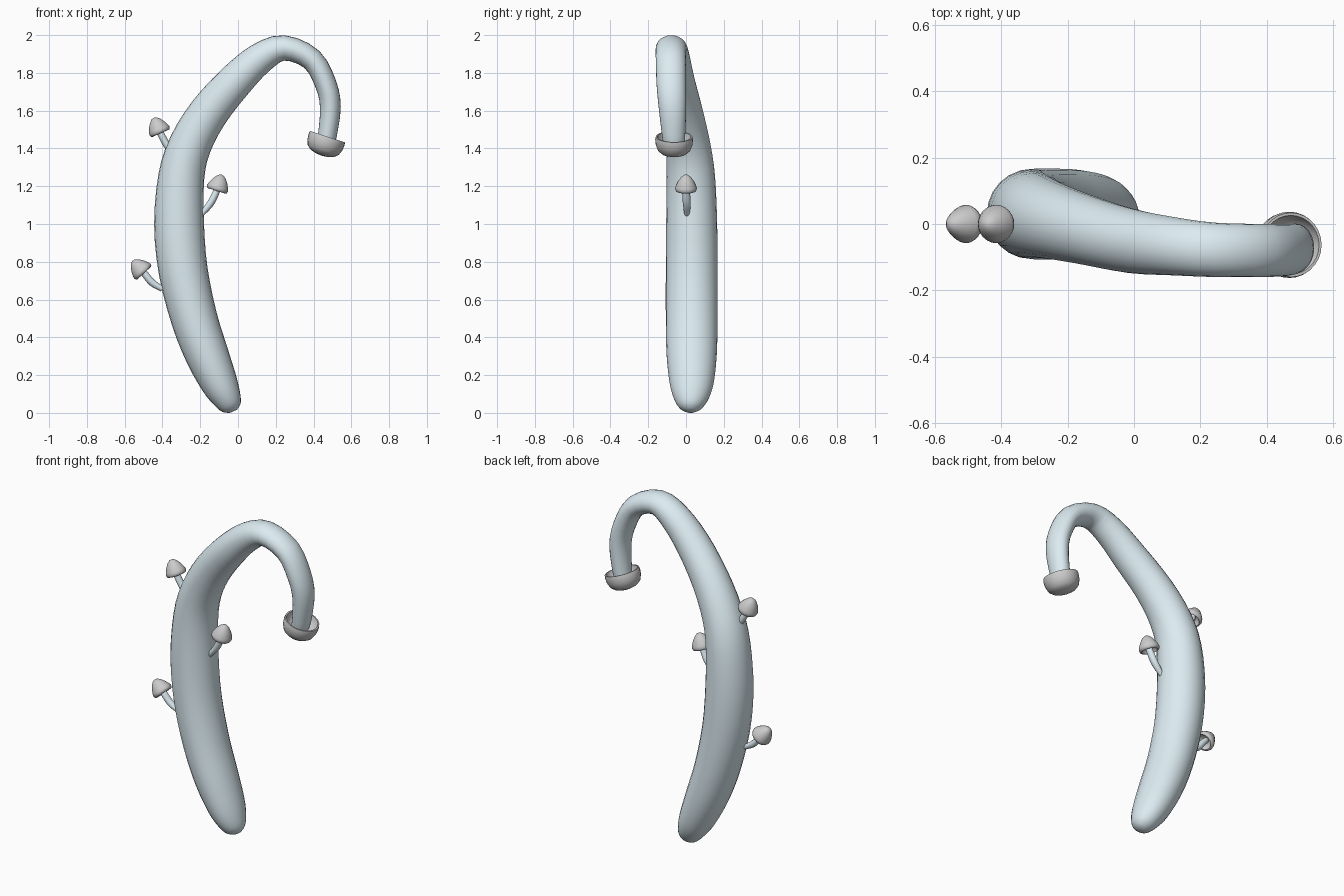
import bpy, bmesh, math
from mathutils import Vector

if "Cube" in bpy.data.objects:
    bpy.data.objects.remove(bpy.data.objects["Cube"])

pale = bpy.data.materials.new("pale_blue")
pale.diffuse_color = (0.72, 0.84, 0.89, 1)
pale.use_nodes = True
pale.node_tree.nodes["Principled BSDF"].inputs["Base Color"].default_value = pale.diffuse_color


def finish(name, bm, mat=None, angle=60):
    bmesh.ops.recalc_face_normals(bm, faces=bm.faces)
    me = bpy.data.meshes.new(name)
    bm.to_mesh(me)
    bm.free()
    ob = bpy.data.objects.new(name, me)
    bpy.context.collection.objects.link(ob)
    if mat:
        me.materials.append(mat)
    bpy.ops.object.select_all(action='DESELECT')
    ob.select_set(True)
    bpy.context.view_layer.objects.active = ob
    bpy.ops.object.shade_smooth_by_angle(angle=math.radians(angle))
    return ob


def smooth_path(pts, steps):
    # Catmull-Rom through rows of (x, y, z, radius, side radius)
    p = [Vector(q) for q in pts]
    p = [p[0] * 2 - p[1]] + p + [p[-1] * 2 - p[-2]]
    out = []
    for a, b, c, d in zip(p, p[1:], p[2:], p[3:]):
        for i in range(steps):
            t = i / steps
            out.append(0.5 * (2 * b + (c - a) * t + (2 * a - 5 * b + 4 * c - d) * t * t
                              + (3 * b - a - 3 * c + d) * t ** 3))
    return out + [p[-2]]


def tube(name, pts, steps=3, sides=24):
    rows = smooth_path(pts, steps)
    bm = bmesh.new()
    side = Vector((0, 1, 0))
    rings = []
    for i, q in enumerate(rows):
        tan = (rows[min(i + 1, len(rows) - 1)] - rows[max(i - 1, 0)])
        up = Vector(tan[:3]).cross(side).normalized()
        c = Vector(q[:3])
        rings.append([bm.verts.new(c + up * q[3] * math.cos(a) + side * q[4] * math.sin(a))
                      for a in (2 * math.pi * k / sides for k in range(sides))])
    for r, s in zip(rings, rings[1:]):
        for k in range(sides):
            n = (k + 1) % sides
            bm.faces.new((r[k], r[n], s[n], s[k]))
    bm.faces.new(rings[0])
    bm.faces.new(rings[-1])
    return finish(name, bm, pale)


def cap(name, profile, base, axis, sides=28):
    # lathe a (radius, height) profile, then point it along axis
    bm = bmesh.new()
    vs = [bm.verts.new((r, 0, h)) for r, h in profile]
    es = [bm.edges.new(e) for e in zip(vs, vs[1:])]
    bmesh.ops.spin(bm, geom=vs + es, cent=(0, 0, 0), axis=(0, 0, 1),
                   angle=2 * math.pi, steps=sides, use_duplicate=False)
    bmesh.ops.remove_doubles(bm, verts=bm.verts, dist=0.0005)
    ob = finish(name, bm, None, 75)
    ob.rotation_mode = 'QUATERNION'
    ob.rotation_quaternion = Vector(axis).to_track_quat('Z', 'Y')
    ob.location = base
    return ob


# Thick hooked stalk: x, y, z, radius, side radius
tube("main_stalk", [
    (-0.025, 0.025, 0.008, 0.022, 0.022), (-0.035, 0.025, 0.03, 0.055, 0.06),
    (-0.06, 0.028, 0.08, 0.078, 0.093), (-0.1, 0.03, 0.16, 0.098, 0.117),
    (-0.165, 0.03, 0.31, 0.115, 0.133), (-0.232, 0.03, 0.5, 0.123, 0.137),
    (-0.29, 0.03, 0.75, 0.13, 0.137), (-0.312, 0.03, 1.0, 0.132, 0.135),
    (-0.3, 0.026, 1.25, 0.122, 0.128), (-0.253, 0.012, 1.42, 0.113, 0.118),
    (-0.155, -0.015, 1.59, 0.105, 0.107), (-0.015, -0.05, 1.755, 0.095, 0.098),
    (0.12, -0.067, 1.879, 0.082, 0.088), (0.245, -0.078, 1.932, 0.067, 0.082),
    (0.39, -0.08, 1.872, 0.06, 0.08), (0.465, -0.078, 1.74, 0.057, 0.078),
    (0.489, -0.072, 1.62, 0.055, 0.073), (0.474, -0.066, 1.475, 0.05, 0.062),
    (0.462, -0.064, 1.425, 0.048, 0.056)])

# Hanging cap at the end of the hook, open side up
cap("main_cap", [(0, 0.105), (0.035, 0.102), (0.065, 0.092), (0.086, 0.074), (0.097, 0.045),
                 (0.1, 0.015), (0.097, 0), (0.089, 0), (0.085, 0.02), (0.07, 0.045),
                 (0.04, 0.06), (0, 0.065)],
    (0.474, -0.063, 1.462), (-0.31, 0, -0.95))

# Three small mushrooms: stalk start, middle, cap base, cap axis (all x, z)
small = [(0, 0.09), (0.013, 0.087), (0.028, 0.074), (0.043, 0.052), (0.055, 0.027),
         (0.058, 0.014), (0.054, 0.002), (0.046, 0), (0.042, 0.01), (0.03, 0.025), (0, 0.032)]
sprouts = {
    "upper": ((-0.335, 1.36), (-0.378, 1.42), (-0.41, 1.48), (-0.4, 0.91)),
    "inner": ((-0.195, 1.05), (-0.145, 1.11), (-0.113, 1.175), (0.3, 0.95)),
    "lower": ((-0.4, 0.655), (-0.455, 0.69), (-0.497, 0.74), (-0.68, 0.73)),
}
for key, (a, b, c, d) in sprouts.items():
    end = (c[0] + d[0] * 0.03, c[1] + d[1] * 0.03)
    tube(key + "_small_stalk", [(a[0], 0.005, a[1], 0.014, 0.014), (b[0], 0.004, b[1], 0.019, 0.021),
                                (c[0], 0, c[1], 0.018, 0.02), (end[0], 0, end[1], 0.016, 0.016)], 4, 12)
    cap(key + "_small_cap", small, (c[0], 0, c[1]), (d[0], 0, d[1]), 24)
